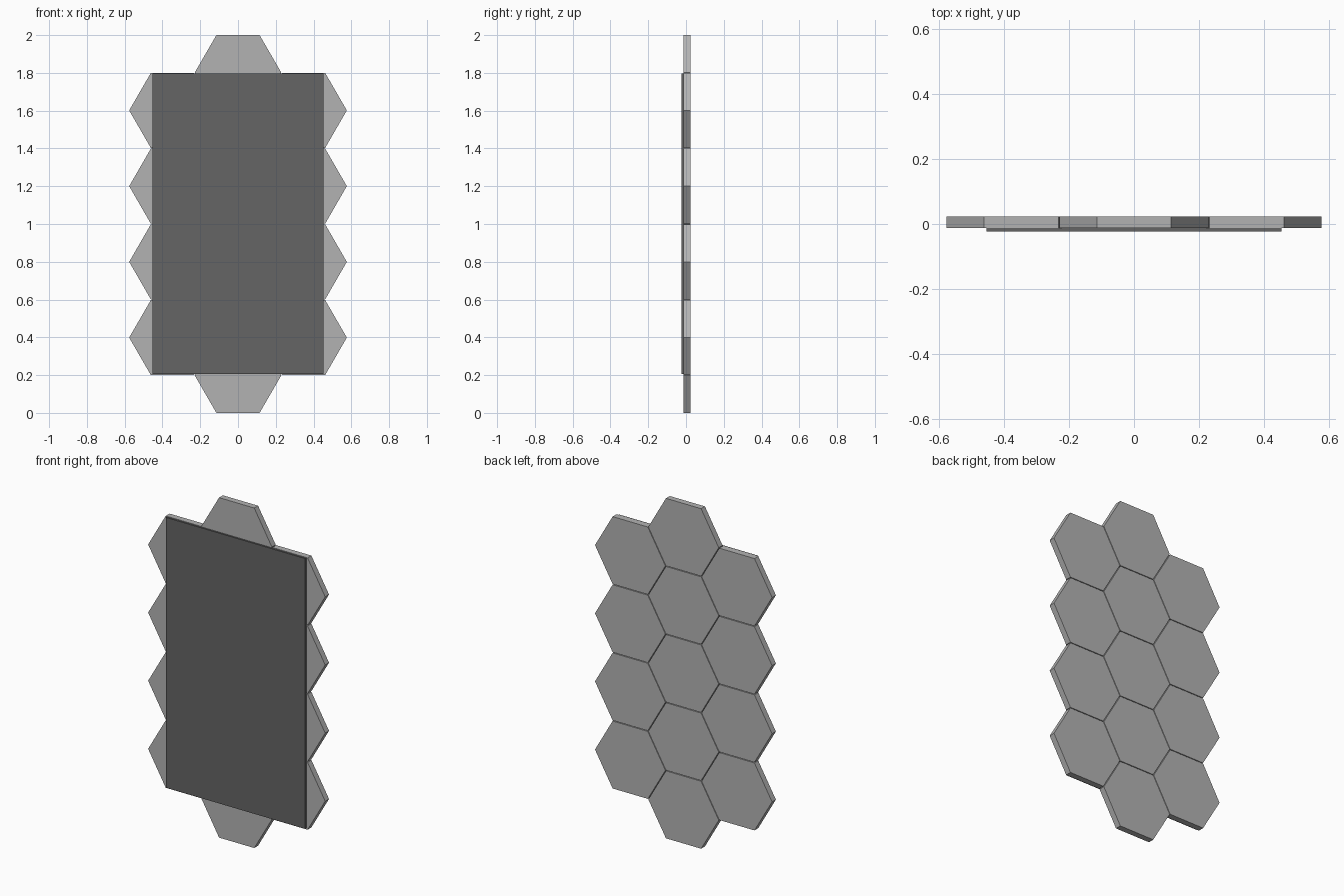
import bpy, bmesh, math

if "Cube" in bpy.data.objects:
    bpy.data.objects.remove(bpy.data.objects["Cube"])

R = 0.229                       # hexagon corner radius
H = R * math.sqrt(3)            # flat-to-flat height
PITCH = (2 - H) / 4             # vertical spacing, leaves a thin gap
COL = PITCH * math.sqrt(3) / 2  # column spacing
BACK, JOIN, FRONT = 0.023, -0.0125, -0.023


def material(name, v):
    m = bpy.data.materials.new(name)
    m.diffuse_color = (v, v, v, 1)
    m.use_nodes = True
    m.node_tree.nodes["Principled BSDF"].inputs["Base Color"].default_value = m.diffuse_color
    return m


def prism(name, outline, y0, y1, mat):
    """Extrude an x/z outline from y0 to y1."""
    bm = bmesh.new()
    face = bm.faces.new([bm.verts.new((x, y0, z)) for x, z in outline])
    new = bmesh.ops.extrude_face_region(bm, geom=[face])["geom"]
    bmesh.ops.translate(bm, vec=(0, y1 - y0, 0),
                        verts=[g for g in new if isinstance(g, bmesh.types.BMVert)])
    bmesh.ops.recalc_face_normals(bm, faces=bm.faces)
    me = bpy.data.meshes.new(name)
    bm.to_mesh(me)
    bm.free()
    me.materials.append(mat)
    ob = bpy.data.objects.new(name, me)
    bpy.context.collection.objects.link(ob)
    return ob


tile_grey = material("light grey", 0.45)
panel_grey = material("dark grey", 0.13)

# hexagonal tiles: five in the middle column, four in each side column
for col, count in ((-1, 4), (0, 5), (1, 4)):
    for i in range(count):
        cx, cz = col * COL, 1 + (i - (count - 1) / 2) * PITCH
        hexagon = [(cx + R * math.cos(k * math.pi / 3), cz + R * math.sin(k * math.pi / 3))
                   for k in range(6)]
        prism(f"hex_tile_{col + 2}_{i + 1}", hexagon, JOIN, BACK, tile_grey)

# flat mounting panel on the front
w, z0, z1 = 0.453, 0.207, 1.797
prism("front_panel", [(-w, z0), (w, z0), (w, z1), (-w, z1)], FRONT, JOIN, panel_grey)
